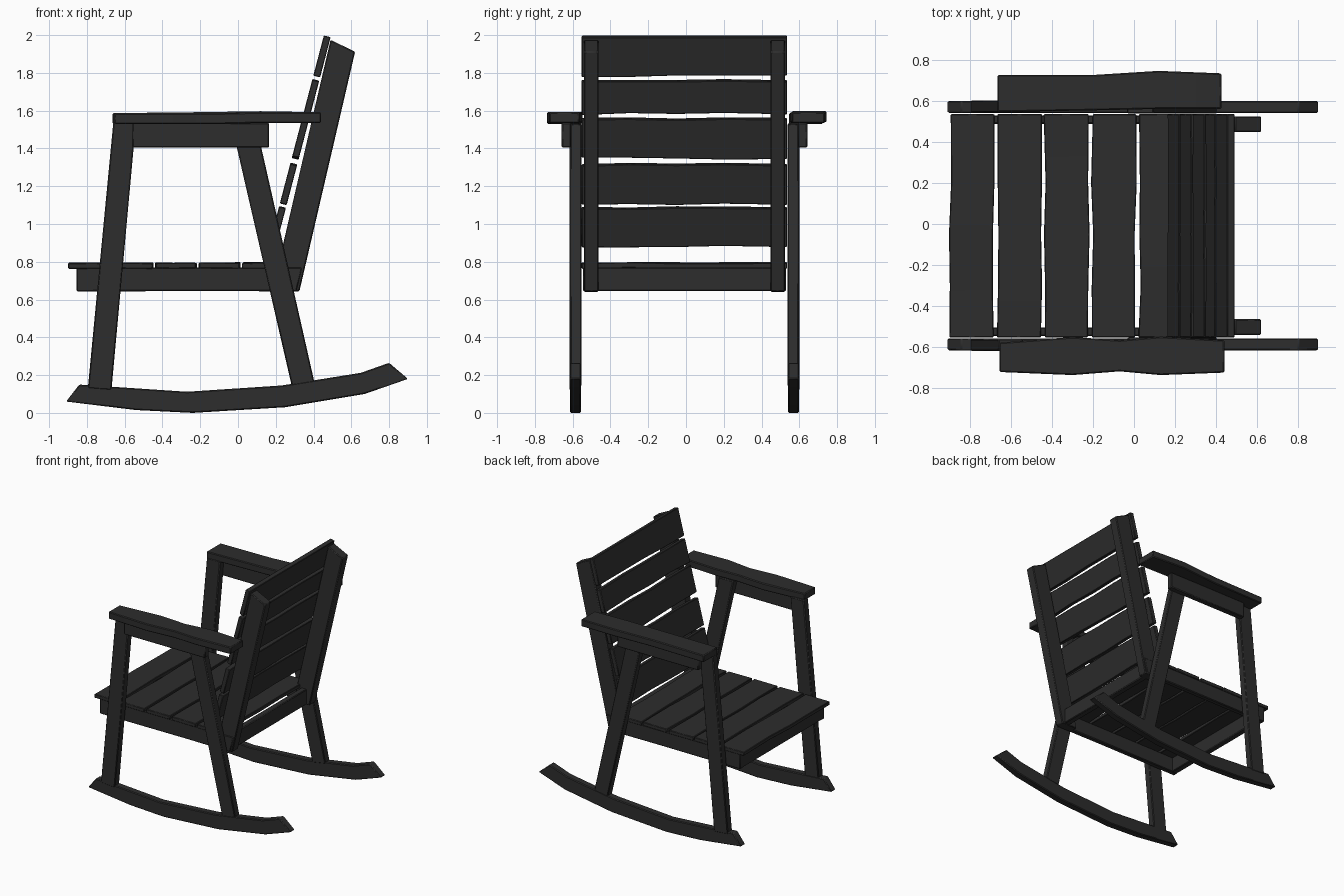
import bpy, bmesh, random
from mathutils import Vector

if "Cube" in bpy.data.objects:
    bpy.data.objects.remove(bpy.data.objects["Cube"])

random.seed(4)
mat = bpy.data.materials.new("charcoal wood")
mat.diffuse_color = (0.026, 0.026, 0.026, 1)
mat.use_nodes = True
mat.node_tree.nodes["Principled BSDF"].inputs["Base Color"].default_value = mat.diffuse_color


def plank(name, a, b, off, bevel=0.006):
    """Skin a plank between edge lines a and b, thickened by the vector off."""
    off = Vector(off)
    bm = bmesh.new()
    rings = []
    for p, q in zip(a, b):
        p, q = Vector(p), Vector(q)
        rings.append([bm.verts.new(v) for v in (p, q, q + off, p + off)])
    for r, s in zip(rings, rings[1:]):
        for i in range(4):
            j = (i + 1) % 4
            bm.faces.new((r[i], r[j], s[j], s[i]))
    bm.faces.new(rings[0])
    bm.faces.new(rings[-1])
    bmesh.ops.recalc_face_normals(bm, faces=bm.faces)
    me = bpy.data.meshes.new(name)
    bm.to_mesh(me)
    bm.free()
    me.materials.append(mat)
    ob = bpy.data.objects.new(name, me)
    bpy.context.collection.objects.link(ob)
    mod = ob.modifiers.new("worn edges", 'BEVEL')
    mod.width = bevel
    mod.segments = 1
    bpy.context.view_layer.objects.active = ob
    ob.select_set(True)
    bpy.ops.object.shade_smooth_by_angle(angle=0.6)
    ob.select_set(False)
    return ob


def side_plank(name, top, bottom, y0, y1):
    """Plank with an x/z outline, made on both sides of the chair."""
    for s, tag in ((1, "left"), (-1, "right")):
        c = -0.008
        plank(f"{name}_{tag}",
              [(x, s * y0 + c, z) for x, z in top],
              [(x, s * y0 + c, z) for x, z in bottom],
              (0, s * (y1 - y0), 0))


def wob(k=0.006):
    return random.uniform(-k, k)


YS = (-0.552, -0.3, -0.05, 0.2, 0.535)

# rockers
side_plank("rocker",
           [(-0.84, 0.15), (-0.54, 0.13), (-0.27, 0.112), (0.23, 0.145), (0.65, 0.212), (0.80, 0.265)],
           [(-0.91, 0.06), (-0.54, 0.015), (-0.24, 0.0), (0.25, 0.03), (0.67, 0.10), (0.90, 0.18)],
           0.548, 0.607)

# legs
side_plank("front_leg", [(-0.795, 0.13), (-0.66, 1.54)], [(-0.67, 0.12), (-0.54, 1.54)], 0.55, 0.61)
side_plank("rear_leg", [(0.285, 0.14), (-0.035, 1.53)], [(0.405, 0.16), (0.095, 1.53)], 0.545, 0.605)

# arm supports
side_plank("arm_support", [(-0.56, 1.535), (0.165, 1.535)], [(-0.56, 1.405), (0.165, 1.405)], 0.60, 0.65)

# armrests, each with its own wavy edge
plank("armrest_left",
      [(-0.665, 0.725, 1.53), (-0.2, 0.725, 1.535), (0.12, 0.745, 1.54), (0.425, 0.733, 1.535)],
      [(-0.665, 0.545, 1.53), (-0.2, 0.553, 1.535), (0.12, 0.56, 1.54), (0.425, 0.56, 1.535)],
      (0, 0, 0.057))
plank("armrest_right",
      [(-0.655, -0.72, 1.53), (-0.3, -0.735, 1.53), (-0.07, -0.717, 1.53), (0.13, -0.735, 1.535), (0.44, -0.723, 1.535)],
      [(-0.655, -0.577, 1.53), (-0.3, -0.55, 1.53), (-0.07, -0.565, 1.53), (0.13, -0.548, 1.535), (0.44, -0.565, 1.535)],
      (0, 0, 0.057))

# seat frame
side_plank("seat_rail", [(-0.855, 0.77), (-0.3, 0.77), (0.34, 0.77)],
           [(-0.855, 0.643), (-0.1, 0.645), (0.31, 0.643)], 0.495, 0.537)
for name, x in (("front_apron", -0.855), ("rear_apron", 0.25)):
    plank(name, [(x, -0.52, 0.77), (x, 0.51, 0.77)], [(x, -0.52, 0.645), (x, 0.51, 0.645)], (0.05, 0, 0))

# seat slats
for i in range(5):
    x = -0.895 + i * 0.2305
    plank(f"seat_slat_{i + 1}",
          [(x + wob(), y, 0.765 + wob(0.003)) for y in YS],
          [(x + 0.212 + wob(), y, 0.765 + wob(0.003)) for y in YS], (0, 0, 0.03), 0.004)

# back posts
side_plank("back_post", [(0.18, 0.64), (0.49, 1.975)], [(0.325, 0.643), (0.62, 1.912)], 0.455, 0.532)


# back slats, leaning with the posts
def lean(z):
    return 0.455 - 0.262 * (2.0 - z)


for i, (lo, hi) in enumerate(((0.89, 1.095), (1.11, 1.325), (1.355, 1.567), (1.59, 1.768), (1.79, 1.998))):
    top = [hi + min(0.0, wob(0.008)) for y in YS]
    low = [lo + wob(0.006) for y in YS]
    plank(f"back_slat_{i + 1}",
          [(lean(z), y, z) for y, z in zip(YS, top)],
          [(lean(z), y, z) for y, z in zip(YS, low)], (0.036, 0, -0.009), 0.004)
